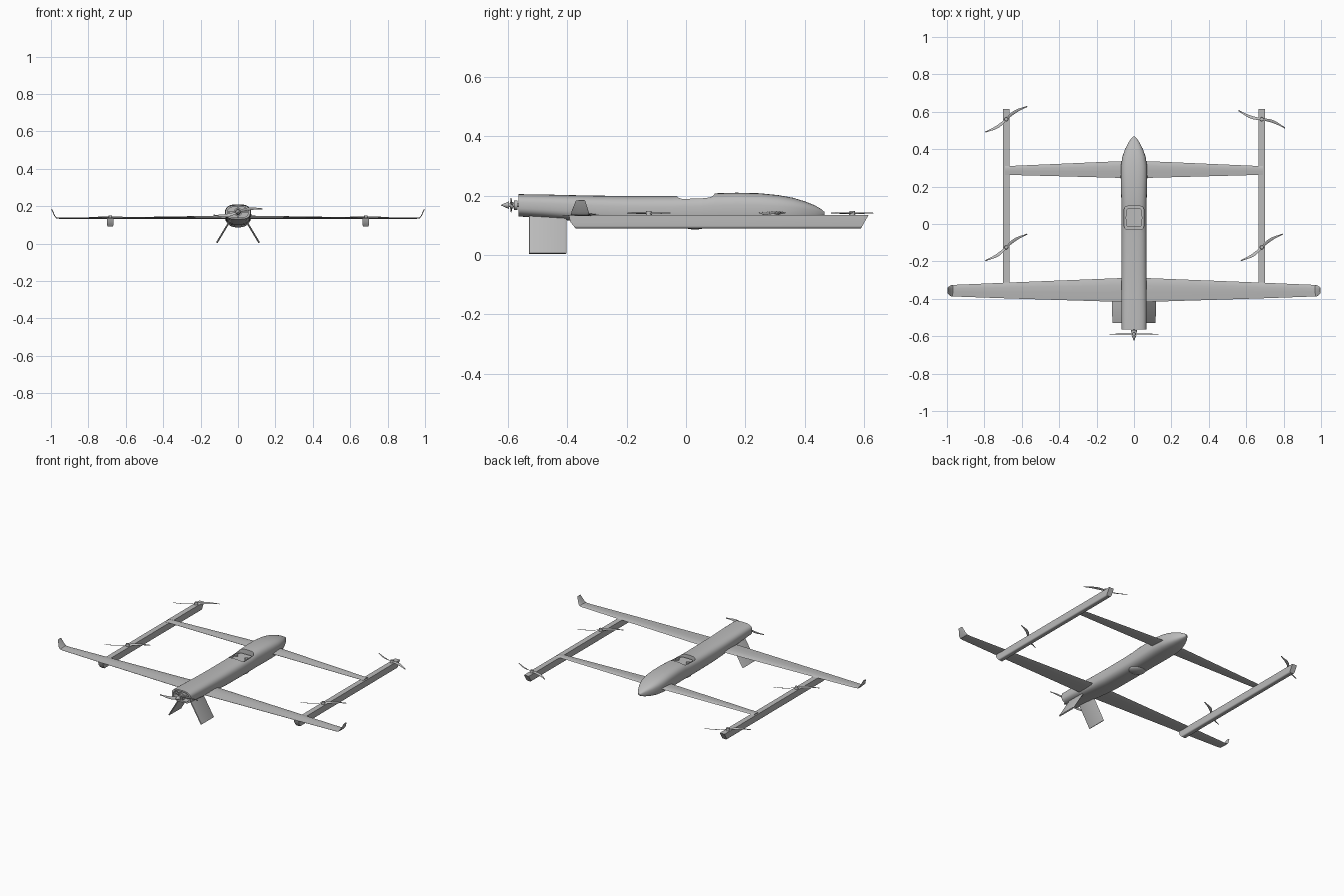
import bpy, bmesh, math
from mathutils import Matrix, Vector

if "Cube" in bpy.data.objects:
    bpy.data.objects.remove(bpy.data.objects["Cube"])

grey = bpy.data.materials.new("airframe_grey")
grey.use_nodes = True
COLOUR = (0.5, 0.5, 0.5, 1)
grey.diffuse_color = COLOUR
grey.node_tree.nodes["Principled BSDF"].inputs["Base Color"].default_value = COLOUR


def finish(name, bm, matrix=None, angle=35):
    """Turn a bmesh into a shaded object."""
    if matrix:
        bm.transform(matrix)
    bmesh.ops.recalc_face_normals(bm, faces=bm.faces)
    mesh = bpy.data.meshes.new(name)
    bm.to_mesh(mesh)
    bm.free()
    mesh.materials.append(grey)
    ob = bpy.data.objects.new(name, mesh)
    bpy.context.collection.objects.link(ob)
    shade(ob, angle)
    return ob


def shade(ob, angle=35):
    bpy.ops.object.select_all(action='DESELECT')
    ob.select_set(True)
    bpy.context.view_layer.objects.active = ob
    bpy.ops.object.shade_smooth_by_angle(angle=math.radians(angle))


def skin(bm, rings):
    """Skin closed rings of points and cap both ends."""
    loops = [[bm.verts.new(p) for p in ring] for ring in rings]
    for a, b in zip(loops, loops[1:]):
        n = len(a)
        for i in range(n):
            bm.faces.new((a[i], a[(i + 1) % n], b[(i + 1) % n], b[i]))
    bm.faces.new(loops[0])
    bm.faces.new(loops[-1])


def rounded_ring(y, half, low, high, power=3.0, n=40):
    ring = []
    for i in range(n):
        a = math.tau * i / n
        c, s = math.cos(a), math.sin(a)
        x = half * math.copysign(abs(c) ** (2 / power), c)
        z = (low + high) / 2 + (high - low) / 2 * math.copysign(abs(s) ** (2 / power), s)
        ring.append((x, y, z))
    return ring


def foil_ring(x, lead, trail, z, thick, tilt):
    """Aerofoil section; tilt rolls the thickness direction about y."""
    shape = [(0, 0), (.1, .6), (.3, 1), (.6, .75), (1, .1),
             (1, -.1), (.6, -.4), (.3, -.5), (.1, -.4)]
    t = math.radians(tilt)
    return [(x - math.sin(t) * h * thick / 1.5, lead + (trail - lead) * f,
             z + math.cos(t) * h * thick / 1.5) for f, h in shape]


def wing(name, half_sections):
    mirrored = [(-s[0], *s[1:5], -s[5]) for s in reversed(half_sections)]
    bm = bmesh.new()
    skin(bm, [foil_ring(*s) for s in mirrored + half_sections])
    return finish(name, bm)


def rod(name, r1, r2, length, centre, axis='Z', n=24):
    bm = bmesh.new()
    bmesh.ops.create_cone(bm, cap_ends=True, segments=n, radius1=r1, radius2=r2, depth=length)
    turn = Matrix.Rotation(math.pi / 2, 4, 'X') if axis == 'Y' else Matrix()
    return finish(name, bm, Matrix.Translation(centre) @ turn)


def box(name, size, centre, bevel=0, upright_only=False):
    bm = bmesh.new()
    bmesh.ops.create_cube(bm, size=1, matrix=Matrix.Diagonal((*size, 1)))
    if bevel:
        edges = [e for e in bm.edges if not upright_only
                 or abs(e.verts[0].co.z - e.verts[1].co.z) > 1e-4]
        bmesh.ops.bevel(bm, geom=edges, offset=bevel, segments=4, profile=.5, affect='EDGES')
    return finish(name, bm, Matrix.Translation(centre))


def cut(ob, cutter):
    mod = ob.modifiers.new("cut", 'BOOLEAN')
    mod.operation, mod.solver, mod.object = 'DIFFERENCE', 'EXACT', cutter
    bpy.context.view_layer.objects.active = ob
    bpy.ops.object.modifier_apply(modifier=mod.name)
    bpy.data.objects.remove(cutter)


def propeller(name, matrix, radius=.132):
    """Two S-swept twisted blades."""
    bm = bmesh.new()
    for side in (1, -1):
        rings = []
        for i in range(9):
            f = i / 8
            chord = .007 + .011 * math.sin(math.pi * min(1, f * 1.1 + .05)) * (1 - .3 * f)
            sweep = .008 * math.sin(math.pi * f * 1.15)
            twist = math.radians(24 - 16 * f)
            ring = []
            for _, y, z in foil_ring(0, chord / 2, -chord / 2, 0, .0025, 0):
                ring.append((side * radius * f,
                             side * (sweep + y * math.cos(twist) - z * math.sin(twist)),
                             y * math.sin(twist) + z * math.cos(twist)))
            rings.append(ring)
        skin(bm, rings)
    return finish(name, bm, matrix)


# Fuselage: y, half width, underside, top
hull = [(-.565, .066, .13, .205), (-.48, .067, .124, .204), (-.4, .067, .117, .202),
        (-.3, .067, .106, .2), (-.2, .067, .099, .199), (-.05, .067, .097, .199),
        (.05, .067, .097, .202), (.1, .067, .097, .208), (.17, .069, .097, .21),
        (.25, .071, .098, .208), (.31, .07, .1, .202), (.36, .062, .104, .193),
        (.4, .048, .111, .181), (.435, .03, .12, .167), (.457, .015, .129, .154),
        (.467, .005, .136, .145)]
bm = bmesh.new()
skin(bm, [rounded_ring(*s, power=2.9) for s in hull])
fuselage = finish("fuselage", bm)

# Open tail and top hatch recess
bm = bmesh.new()
skin(bm, [rounded_ring(y, .054, .139, .196) for y in (-.6, -.525)])
cut(fuselage, finish("tail_cutter", bm))
cut(fuselage, box("hatch_cutter", (.106, .125, .08), (0, .033, .211), .02, True))
shade(fuselage)

# Hatch contents and belly sensor
box("hatch_insert", (.084, .1, .016), (0, .033, .176), .014, True)
for x in (-.036, .036):
    rod("hatch_side_post", .011, .011, .02, (x, .033, .18))
bm = bmesh.new()
bmesh.ops.create_uvsphere(bm, u_segments=32, v_segments=16, radius=1,
                          matrix=Matrix.Diagonal((.05, .05, .02, 1)))
finish("belly_sensor_dome", bm, Matrix.Translation((0, .03, .106)))

# Wings: x, leading edge, trailing edge, height, thickness, roll
wing("main_wing", [(.09, -.29, -.416, .134, .012, 0), (.667, -.313, -.398, .134, .009, 0),
                   (.95, -.325, -.388, .134, .007, 0), (.97, -.326, -.388, .136, .006, 25),
                   (.98, -.328, -.386, .146, .005, 60), (.997, -.34, -.371, .184, .004, 66)])
wing("front_wing", [(.05, .336, .246, .142, .01, 0), (.09, .335, .247, .142, .01, 0),
                    (.69, .309, .263, .135, .007, 0)])

# Side booms with lift motors and propellers
outline = [(-.395, .134), (-.39, .112), (-.373, .09), (.59, .09), (.615, .134)]
for side, word, front_turn in ((1, "left", -19), (-1, "right", 33)):
    bm = bmesh.new()
    skin(bm, [[(x, y, z) for y, z in outline] for x in (-.0165, .0165)])
    low = [e for e in bm.edges if all(v.co.z < .1 for v in e.verts)
           and abs(e.verts[0].co.x - e.verts[1].co.x) < 1e-4]
    bmesh.ops.bevel(bm, geom=low, offset=.008, segments=3, profile=.5, affect='EDGES')
    finish(word + "_boom", bm, Matrix.Translation((side * .683, 0, 0)))
    for y, spin, end in ((.56, front_turn, "front"), (-.125, 34, "rear")):
        place = Vector((side * .683, y, .141))
        label = word + "_" + end
        rod(label + "_lift_hub", .011, .009, .016, place)
        propeller(label + "_lift_propeller", Matrix.Translation(place)
                  @ Matrix.Rotation(math.radians(spin), 4, 'Z'))

# Splayed tail fins
for side, word in ((1, "left"), (-1, "right")):
    bm = bmesh.new()
    rings = []
    for x, z in ((.035, .135), (.113, .005)):
        rings.append([(side * (x + dx), y, z + dx * .5) for y, dx in
                      ((-.402, 0), (-.41, .004), (-.528, .003),
                       (-.53, 0), (-.528, -.003), (-.41, -.004))])
    skin(bm, rings)
    finish(word + "_tail_fin", bm)

# Rear motor, mounts and pusher propeller
AXLE = .168
rod("rear_motor", .022, .022, .045, (0, -.542, AXLE), 'Y')
box("motor_cross_mount", (.11, .012, .008), (0, -.545, AXLE))
box("motor_upright_mount", (.008, .012, .06), (0, -.545, AXLE))
rod("drive_shaft", .006, .006, .06, (0, -.58, AXLE), 'Y')
rod("drive_flange", .016, .016, .012, (0, -.574, AXLE), 'Y')
rod("pusher_hub", .011, .011, .012, (0, -.588, AXLE), 'Y')
rod("spinner", .013, .001, .027, (0, -.61, AXLE), 'Y')
propeller("pusher_propeller", Matrix.Translation((0, -.588, AXLE))
          @ Matrix.Rotation(math.radians(-9), 4, 'Y') @ Matrix.Rotation(math.pi / 2, 4, 'X'))
